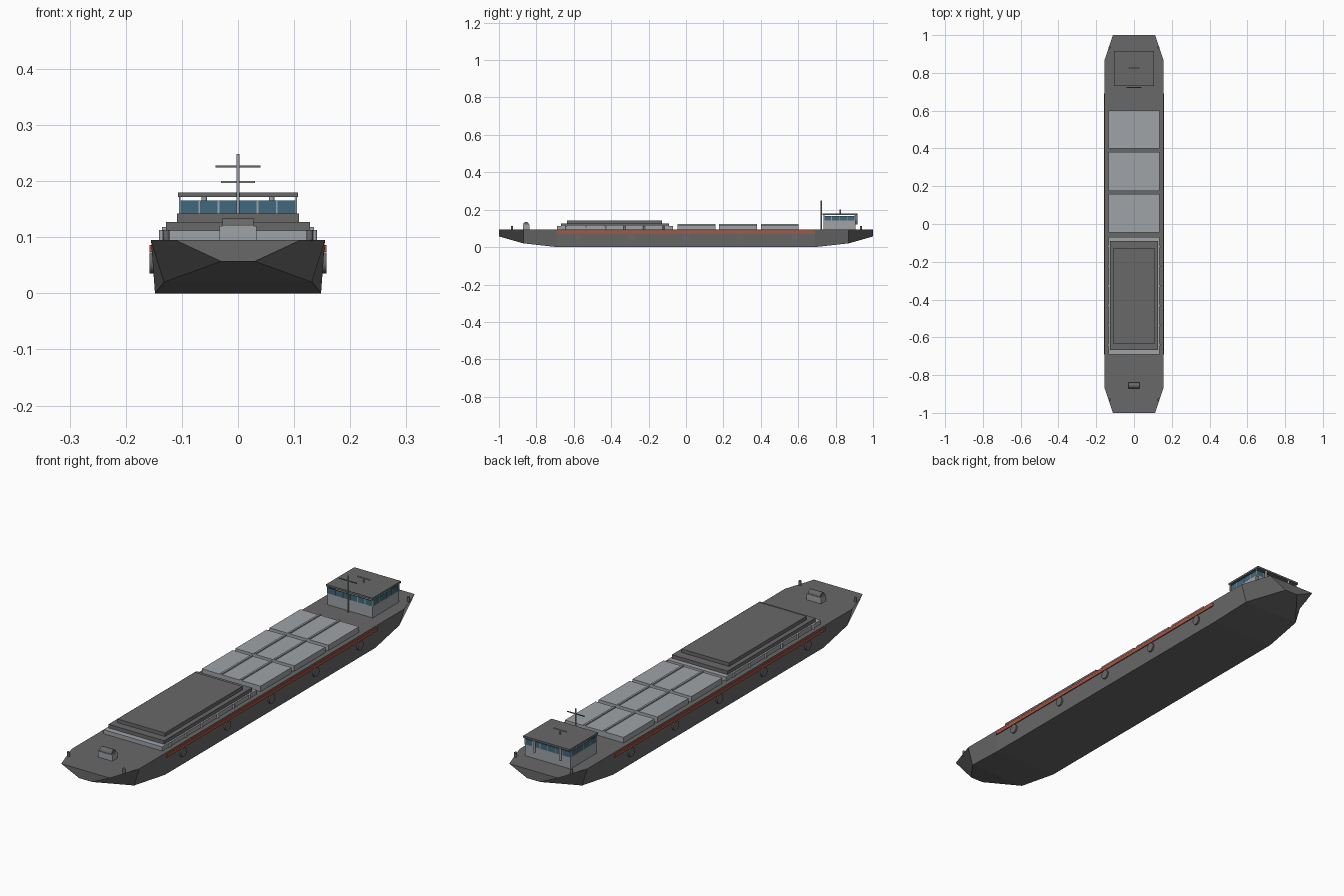
import bpy, bmesh, math
from mathutils import Matrix

if "Cube" in bpy.data.objects:
    bpy.data.objects.remove(bpy.data.objects["Cube"])


def material(name, rgb):
    m = bpy.data.materials.new(name)
    m.diffuse_color = (*rgb, 1)
    m.use_nodes = True
    m.node_tree.nodes["Principled BSDF"].inputs["Base Color"].default_value = m.diffuse_color
    return m


DARK = material("dark_grey", (0.14, 0.14, 0.14))
LIGHT = material("light_grey", (0.35, 0.37, 0.39))
RED = material("red", (0.5, 0.08, 0.04))
BLUE = material("glass_blue", (0.05, 0.14, 0.2))
DECK = 0.095


def finish(name, bm, mat):
    bmesh.ops.recalc_face_normals(bm, faces=bm.faces)
    me = bpy.data.meshes.new(name)
    bm.to_mesh(me)
    bm.free()
    me.materials.append(mat)
    ob = bpy.data.objects.new(name, me)
    bpy.context.collection.objects.link(ob)
    return ob


def box(name, x, y, z, mat):
    """Box from (min, max) ranges."""
    bm = bmesh.new()
    size = [r[1] - r[0] for r in (x, y, z)]
    mid = [(r[1] + r[0]) / 2 for r in (x, y, z)]
    bmesh.ops.create_cube(bm, size=1, matrix=Matrix.Translation(mid) @ Matrix.Diagonal((*size, 1)))
    return finish(name, bm, mat)


def rod(name, centre, r, length, mat, axis='Z', sides=12, r2=None):
    bm = bmesh.new()
    rot = Matrix.Rotation(math.pi / 2, 4, 'Y') if axis == 'X' else Matrix.Identity(4)
    bmesh.ops.create_cone(bm, cap_ends=True, segments=sides, radius1=r, radius2=r if r2 is None else r2,
                          depth=length, matrix=Matrix.Translation(centre) @ rot)
    ob = finish(name, bm, mat)
    for p in ob.data.polygons:
        p.use_smooth = len(p.vertices) == 4
    for e in ob.data.edges:
        ends = [ob.data.vertices[v].co for v in e.vertices]
        k = 0 if axis == 'X' else 2
        e.use_edge_sharp = abs(ends[0][k] - ends[1][k]) < 1e-5
    return ob


# Hull: loft of flared sections (y, deck half width, bottom half width, bottom z)
half = [(-1, 0.112, 0.03, 0.057), (-0.87, 0.155, 0.132, 0.02), (-0.69, 0.155, 0.148, 0)]
sections = half + [(-y, d, b, z) for y, d, b, z in reversed(half)]
bm = bmesh.new()
rings = [[bm.verts.new(p) for p in ((-d, y, DECK), (-b, y, z), (b, y, z), (d, y, DECK))]
         for y, d, b, z in sections]
for a, c in zip(rings, rings[1:]):
    for i in range(4):
        j = (i + 1) % 4
        bm.faces.new((a[i], a[j], c[j], c[i]))
bm.faces.new(rings[0])
bm.faces.new(rings[-1])
finish("hull", bm, DARK)

# Rub rails, round side fenders, bollards
for s in (-1, 1):
    box("rub_rail", sorted((s * 0.15, s * 0.158)), (-0.69, 0.69), (0.074, 0.086), RED)
    for i in range(5):
        rod("side_fender", (s * 0.1535, -0.58 + 0.29 * i, 0.054), 0.019, 0.009, DARK, 'X', 16)
    for y in (-0.93, 0.935):
        rod("bollard", (s * 0.128, y, 0.103), 0.006, 0.02, DARK)

# Forward cargo cover: stepped tiers with side stanchions
box("coaming", (-0.135, 0.135), (-0.69, -0.07), (DECK, 0.112), LIGHT)
box("cover_lower", (-0.128, 0.128), (-0.667, -0.09), (0.112, 0.127), DARK)
box("cover_upper", (-0.109, 0.109), (-0.635, -0.127), (0.127, 0.142), DARK)
for s in (-1, 1):
    for i in range(6):
        rod("coaming_stanchion", (s * 0.136, -0.64 + 0.104 * i, 0.104), 0.005, 0.018, LIGHT, sides=8)

# Hatch covers with lengthwise ribs
for y0, y1 in ((-0.045, 0.158), (0.176, 0.38), (0.4, 0.602)):
    box("hatch_cover", (-0.135, 0.135), (y0, y1), (DECK, 0.118), LIGHT)
    for x in (-0.045, 0.045):
        box("hatch_rib", (x - 0.004, x + 0.004), (y0, y1), (0.118, 0.123), LIGHT)

# Wheelhouse: base, glass panes, mullions, roof
W, Y0, Y1, Z0, Z1 = 0.104, 0.735, 0.907, 0.142, 0.165
box("wheelhouse_base", (-W, W), (Y0, Y1), (DECK, Z0), LIGHT)
box("wheelhouse_roof", (-0.107, 0.107), (0.73, 0.916), (0.172, 0.18), DARK)
for y in (Y0, Y1 - 0.004):
    box("window_band", (-W, W), (y, y + 0.004), (Z0, Z1), BLUE)
    for i in range(7):
        x = -W + 2 * W * i / 6
        box("mullion", (x - 0.0015, x + 0.0015), (y - 0.001, y + 0.005), (Z0, 0.172 if i in (0, 6) else Z1), LIGHT)
for x in (-W, W - 0.004):
    box("side_window_band", (x, x + 0.004), (Y0, Y1), (Z0, Z1), BLUE)
    for i in range(1, 4):
        y = Y0 + (Y1 - Y0) * i / 4
        box("side_mullion", (x - 0.001, x + 0.005), (y - 0.0015, y + 0.0015), (Z0, Z1), LIGHT)
for x in (-0.06, 0.06):
    rod("exhaust_pipe", (x, 0.911, 0.147), 0.005, 0.05, LIGHT)

# Mast and roof radar
rod("mast", (0, 0.723, 0.171), 0.003, 0.154, LIGHT)
box("mast_crossbar", (-0.04, 0.04), (0.721, 0.725), (0.2245, 0.2275), DARK)
rod("radar_post", (0, 0.825, 0.188), 0.003, 0.018, LIGHT)
box("radar_bar", (-0.03, 0.03), (0.822, 0.828), (0.1965, 0.2), LIGHT)

# Bow winch
box("winch_base", (-0.033, 0.033), (-0.872, -0.838), (DECK, 0.12), LIGHT)
rod("winch_drum", (0, -0.855, 0.12), 0.015, 0.056, DARK, 'X', 14)
